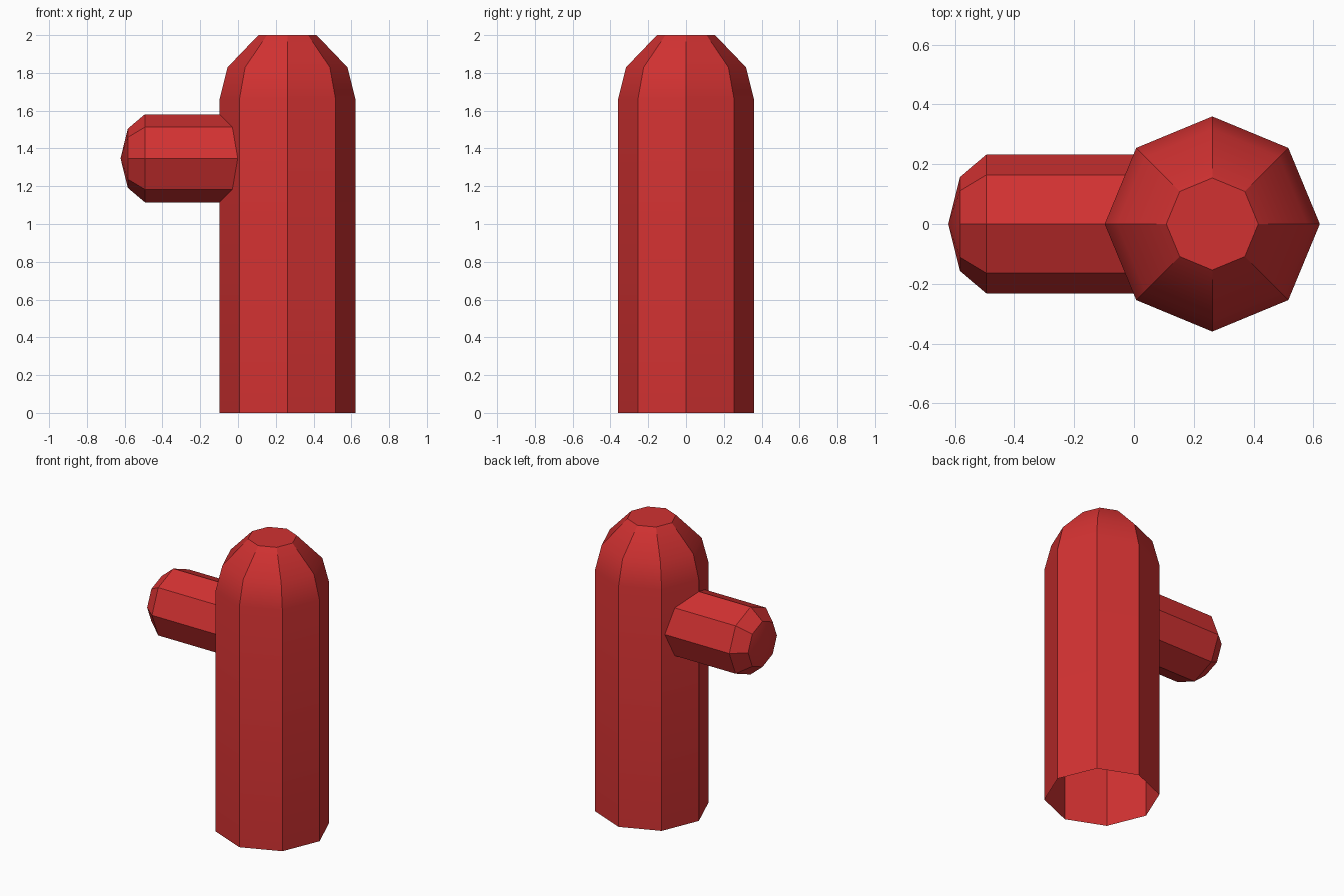
import bpy, bmesh, math
from mathutils import Matrix

cube = bpy.data.objects.get("Cube")
if cube:
    bpy.data.objects.remove(cube, do_unlink=True)

# Single red colour
red = bpy.data.materials.new("red")
red.use_nodes = True
RED = (0.64, 0.031, 0.031, 1.0)
red.diffuse_color = RED
red.node_tree.nodes["Principled BSDF"].inputs["Base Color"].default_value = RED

SIDES = 8


def turned_part(name, profile, matrix, flat_end):
    """Sweep (radius, height) rings round z; a zero radius closes to a point."""
    bm = bmesh.new()
    previous = None
    for radius, height in profile:
        if radius == 0:
            ring = [bm.verts.new((0, 0, height))] * SIDES
        else:
            ring = [bm.verts.new((radius * math.cos(math.tau * i / SIDES),
                                  radius * math.sin(math.tau * i / SIDES), height))
                    for i in range(SIDES)]
        if previous:
            for i in range(SIDES):
                j = (i + 1) % SIDES
                corners = [previous[i], previous[j], ring[j], ring[i]]
                bm.faces.new(list(dict.fromkeys(corners)))
        previous = ring
    if flat_end:
        bm.faces.new(previous)
    bm.transform(matrix)
    mesh = bpy.data.meshes.new(name)
    bm.to_mesh(mesh)
    bm.free()
    mesh.materials.append(red)
    obj = bpy.data.objects.new(name, mesh)
    bpy.context.collection.objects.link(obj)

    # Smooth shading up the dome, crisp edges between the sides
    bpy.ops.object.select_all(action='DESELECT')
    obj.select_set(True)
    bpy.context.view_layer.objects.active = obj
    bpy.ops.object.shade_smooth_by_angle(angle=math.radians(30))
    return obj


# Upright octagonal column, open underneath, with a stepped dome and flat top
turned_part("column",
            [(0.36, 0), (0.36, 1.66), (0.317, 1.83), (0.154, 2.0)],
            Matrix.Translation((0.262, 0, 0)), True)

# Side arm pointing to -x with a shallow pointed end, rooted in the column
turned_part("side_arm",
            [(0.233, -0.03), (0.233, 0.493), (0.157, 0.583), (0, 0.622)],
            Matrix.Translation((0, 0, 1.348)) @ Matrix.Rotation(-math.pi / 2, 4, 'Y'),
            False)
